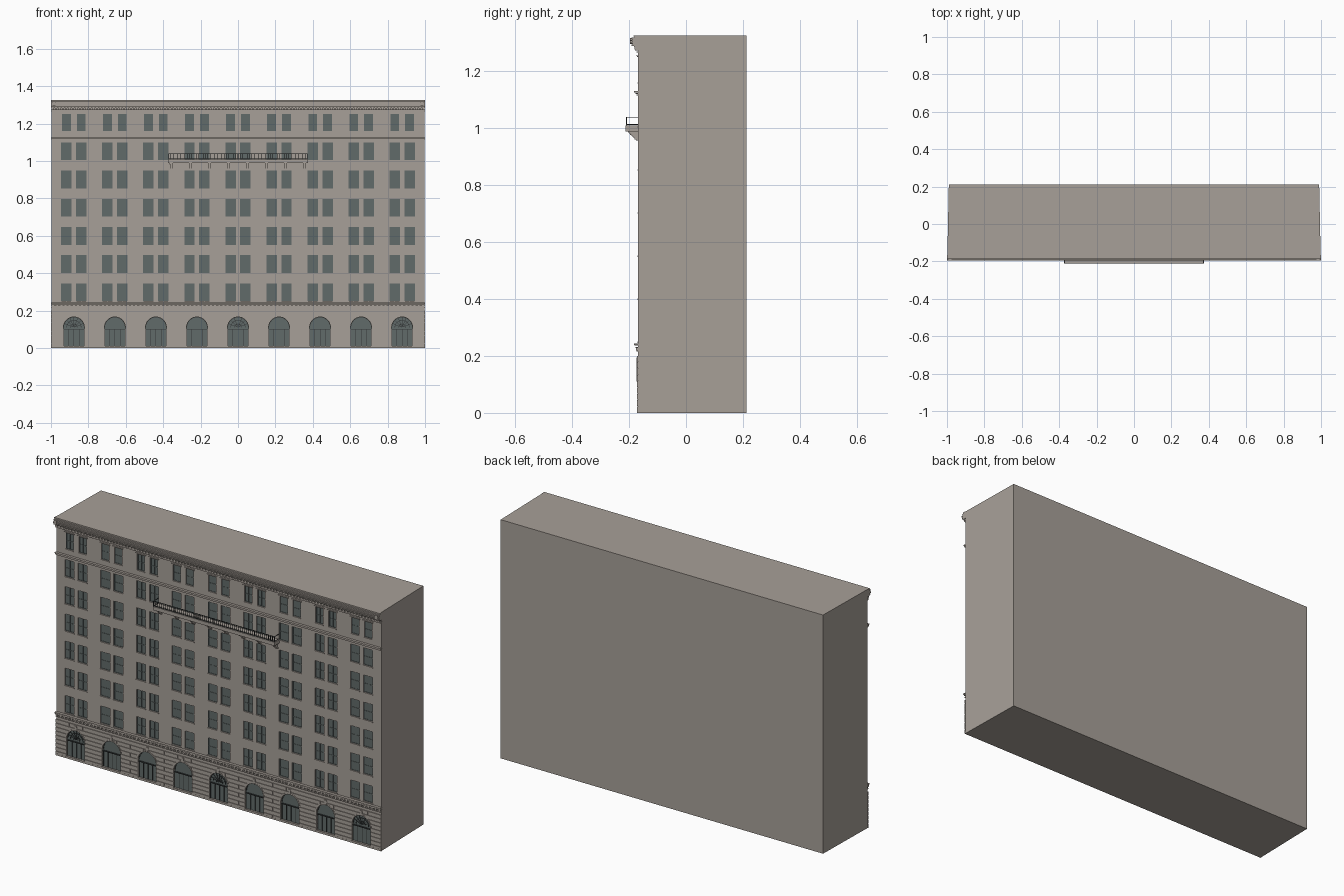
import bpy, bmesh, math
from mathutils import Vector

if "Cube" in bpy.data.objects:
    bpy.data.objects.remove(bpy.data.objects["Cube"])

FRONT, BACK, TOP = -0.168, 0.212, 1.325
BAYS = [0.2193 * i for i in range(-4, 5)]
ROWS = [(0.25 + 0.151 * i, 0.345 + 0.151 * i) for i in range(6)]
ATTIC = (1.16, 1.25)
ARCH_R, SPRING, SILL, TRANSOM = 0.056, 0.11, 0.012, 0.1


def material(name, color):
    m = bpy.data.materials.new(name)
    m.use_nodes = True
    m.diffuse_color = (*color, 1)
    m.node_tree.nodes["Principled BSDF"].inputs["Base Color"].default_value = (*color, 1)
    return m


stone = material("warm grey stone", (0.39, 0.352, 0.315))
glass = material("grey green glass", (0.12, 0.145, 0.142))
metal = material("dark metal", (0.035, 0.04, 0.04))


def box(bm, x0, x1, y0, y1, z0, z1):
    r = bmesh.ops.create_cube(bm, size=1)
    for v in r["verts"]:
        v.co = Vector(((x0 + x1) / 2 + v.co.x * (x1 - x0),
                       (y0 + y1) / 2 + v.co.y * (y1 - y0),
                       (z0 + z1) / 2 + v.co.z * (z1 - z0)))
    return r["verts"]


def prism(bm, points, y0, y1):
    """Extrude an outline of (x, z) points from y0 to y1."""
    face = bm.faces.new([bm.verts.new((x, y0, z)) for x, z in points])
    r = bmesh.ops.extrude_face_region(bm, geom=[face])
    for g in r["geom"]:
        if isinstance(g, bmesh.types.BMVert):
            g.co.y = y1


def finish(name, bm, mat):
    bmesh.ops.recalc_face_normals(bm, faces=bm.faces)
    me = bpy.data.meshes.new(name)
    bm.to_mesh(me)
    bm.free()
    me.materials.append(mat)
    ob = bpy.data.objects.new(name, me)
    bpy.context.collection.objects.link(ob)
    return ob


def cut(ob, cutter):
    mod = ob.modifiers.new("openings", "BOOLEAN")
    mod.object, mod.operation, mod.solver = cutter, "DIFFERENCE", "EXACT"


def arc(cx, r, steps=12):
    return [(cx + r * math.cos(math.pi * i / steps), SPRING + r * math.sin(math.pi * i / steps))
            for i in range(steps + 1)]


def windows():
    """Every rectangular opening as x0, x1, z0, z1."""
    for bay in BAYS:
        for side in (-1, 1):
            for z0, z1 in ROWS + [ATTIC]:
                w = 0.023 if z0 == ATTIC[0] else 0.028
                cx = bay + side * 0.04
                yield cx - w, cx + w, z0, z1


# Cutter for all openings
bm = bmesh.new()
for x0, x1, z0, z1 in windows():
    box(bm, x0, x1, FRONT - 0.05, FRONT + 0.01, z0, z1)
for cx in BAYS:
    prism(bm, [(cx - ARCH_R, SILL), (cx + ARCH_R, SILL)] + arc(cx, ARCH_R), FRONT - 0.05, FRONT + 0.012)
openings = finish("opening_cutter", bm, stone)
openings.hide_render = True
openings.hide_viewport = True
openings.display_type = "WIRE"

# Main block, slightly narrower at the back
bm = bmesh.new()
for v in box(bm, -0.998, 0.998, FRONT, BACK, 0, TOP):
    if v.co.y > 0:
        v.co.x *= 0.992
cut(finish("main_block", bm, stone), openings)

# Rusticated base of staggered blocks
bm = bmesh.new()
COURSES, BLOCKS = 9, 24
h, w = 0.2 / COURSES, 2 / BLOCKS
for c in range(COURSES):
    shift = w / 2 if c % 2 else 0
    for b in range(BLOCKS + 1):
        x0 = max(-1, -1 + b * w - shift)
        x1 = min(1, -1 + (b + 1) * w - shift)
        if x1 - x0 > 0.01:
            box(bm, x0 + 0.0005, x1 - 0.0005, FRONT - 0.0035, FRONT + 0.001,
                c * h + 0.002, (c + 1) * h)
cut(finish("rusticated_base", bm, stone), openings)

# Arch rings and keystones
bm = bmesh.new()
for cx in BAYS:
    prism(bm, arc(cx, ARCH_R + 0.007) + arc(cx, ARCH_R)[::-1], FRONT - 0.005, FRONT)
    top = SPRING + ARCH_R
    prism(bm, [(cx - 0.005, top), (cx + 0.005, top),
               (cx + 0.008, top + 0.028), (cx - 0.008, top + 0.028)], FRONT - 0.006, FRONT)
finish("arch_surrounds", bm, stone)


# Horizontal mouldings: bottom, top, projection
def mouldings(name, bands):
    bm = bmesh.new()
    for z0, z1, out in bands:
        box(bm, -1, 1, FRONT - out, FRONT + 0.002, z0, z1)
    return finish(name, bm, stone)


mouldings("plinth", [(0, 0.01, 0.004)])
mouldings("base_belt", [(0.215, 0.219, 0.006), (0.228, 0.232, 0.009), (0.234, 0.237, 0.012), (0.239, 0.243, 0.015)])
mouldings("attic_belt", [(1.114, 1.118, 0.006), (1.12, 1.123, 0.01), (1.125, 1.129, 0.014)])

# Cornice of thin stacked fillets, deepest in the middle
STEPS = 10
fillets = [(1.265, 1.269, 0.006), (1.272, 1.276, 0.011)]
for i in range(STEPS):
    z = 1.284 + i * (TOP - 1.284) / STEPS
    out = 0.016 + 0.011 * math.sin(math.pi * (i + 1) / STEPS) - (0.005 if i % 2 == 0 else 0)
    fillets.append((z, z + (TOP - 1.284) / STEPS, out))
mouldings("cornice", fillets)

# Dentils below the belt and the cornice
bm = bmesh.new()
for z0, z1, out, count in ((0.219, 0.228, 0.008, 90), (1.276, 1.284, 0.013, 110)):
    for i in range(count):
        x = -1 + (i + 0.5) * 2 / count
        box(bm, x - 0.005, x + 0.005, FRONT - out, FRONT + 0.001, z0, z1)
finish("dentils", bm, stone)

# End blocks of the cornice
bm = bmesh.new()
for x in (-0.985, 0.985):
    box(bm, x - 0.008, x + 0.008, FRONT - 0.028, FRONT, 1.295, 1.315)
finish("cornice_end_blocks", bm, stone)

# Window glass, sashes, sills and attic lintels
panes, sashes, bars, sills = (bmesh.new() for _ in range(4))
Y0, Y1 = FRONT + 0.004, FRONT + 0.008
T = 0.0012
for x0, x1, z0, z1 in windows():
    box(panes, x0, x1, FRONT + 0.006, FRONT + 0.011, z0, z1)
    cx, cz = (x0 + x1) / 2, (z0 + z1) / 2
    for x in (x0 + T, cx, x1 - T):
        box(sashes, x - T, x + T, Y0, Y1, z0, z1)
    for z in (z0 + T, cz, z1 - T):
        box(sashes, x0, x1, Y0, Y1, z - T, z + T)
    box(sills, x0 - 0.002, x1 + 0.002, FRONT - 0.003, FRONT + 0.004, z0 - 0.004, z0)
    if z0 == ATTIC[0]:
        for k in range(2):
            box(sills, x0 - 0.007, x1 + 0.007, FRONT - 0.004 - 0.003 * k, FRONT + 0.001,
                z1 + 0.004 * k, z1 + 0.004 * k + 0.003)

# Arched glass, doors and fanlights
for n, cx in enumerate(BAYS):
    prism(panes, [(cx - ARCH_R, SILL), (cx + ARCH_R, SILL)] + arc(cx, ARCH_R), FRONT + 0.007, FRONT + 0.013)
    prism(bars, arc(cx, ARCH_R) + arc(cx, ARCH_R - 0.0025)[::-1], Y0, Y1)
    box(bars, cx - ARCH_R, cx + ARCH_R, FRONT, Y1, TRANSOM - 0.002, TRANSOM + 0.002)
    for k in (-1, -0.5, 0, 0.5, 1):
        x = cx + k * (ARCH_R - T)
        box(bars, x - T, x + T, Y0, Y1, SILL, TRANSOM)
    if n % 4 == 0:
        for r in (0.02, 0.04):
            prism(bars, arc(cx, r) + arc(cx, r - 0.003)[::-1], Y0, Y1)
        for i in range(1, 8):
            a = math.pi * i / 8
            c, s = math.cos(a), math.sin(a)
            prism(bars, [(cx + r * c - t * s, SPRING + r * s + t * c)
                         for r, t in ((0.004, -T), (ARCH_R, -T), (ARCH_R, T), (0.004, T))], Y0, Y1)
finish("window_glass", panes, glass)
finish("window_sashes", sashes, glass)
finish("door_and_fanlight_bars", bars, metal)
finish("window_sills", sills, stone)

# Balcony slab and stepped brackets with a cap and a foot
bm = bmesh.new()
box(bm, -0.373, 0.373, -0.212, FRONT, 0.988, 1.008)
BRACKET_STEPS = 8
for i in range(8):
    x = -0.356 + i * 0.1017
    for k in range(BRACKET_STEPS):
        z = 0.956 + k * 0.004
        half = 0.009 if k in (0, BRACKET_STEPS - 2, BRACKET_STEPS - 1) else 0.005
        box(bm, x - half, x + half, FRONT - 0.008 - 0.004 * k, FRONT, z, z + 0.0041)
finish("balcony", bm, stone)

# Balcony railing
bm = bmesh.new()
R = 0.001
for z in (1.012, 1.038):
    box(bm, -0.372, 0.372, -0.211, -0.208, z - 0.0012, z + 0.0012)
    for s in (-0.371, 0.371):
        box(bm, s - R, s + R, -0.21, FRONT, z - 0.0012, z + 0.0012)
for i in range(61):
    x = -0.371 + i * 0.742 / 60
    r = 0.0018 if i % 10 == 0 else R
    box(bm, x - r, x + r, -0.2095 - r, -0.2095 + r, 1.008, 1.039)
finish("balcony_railing", bm, metal)
